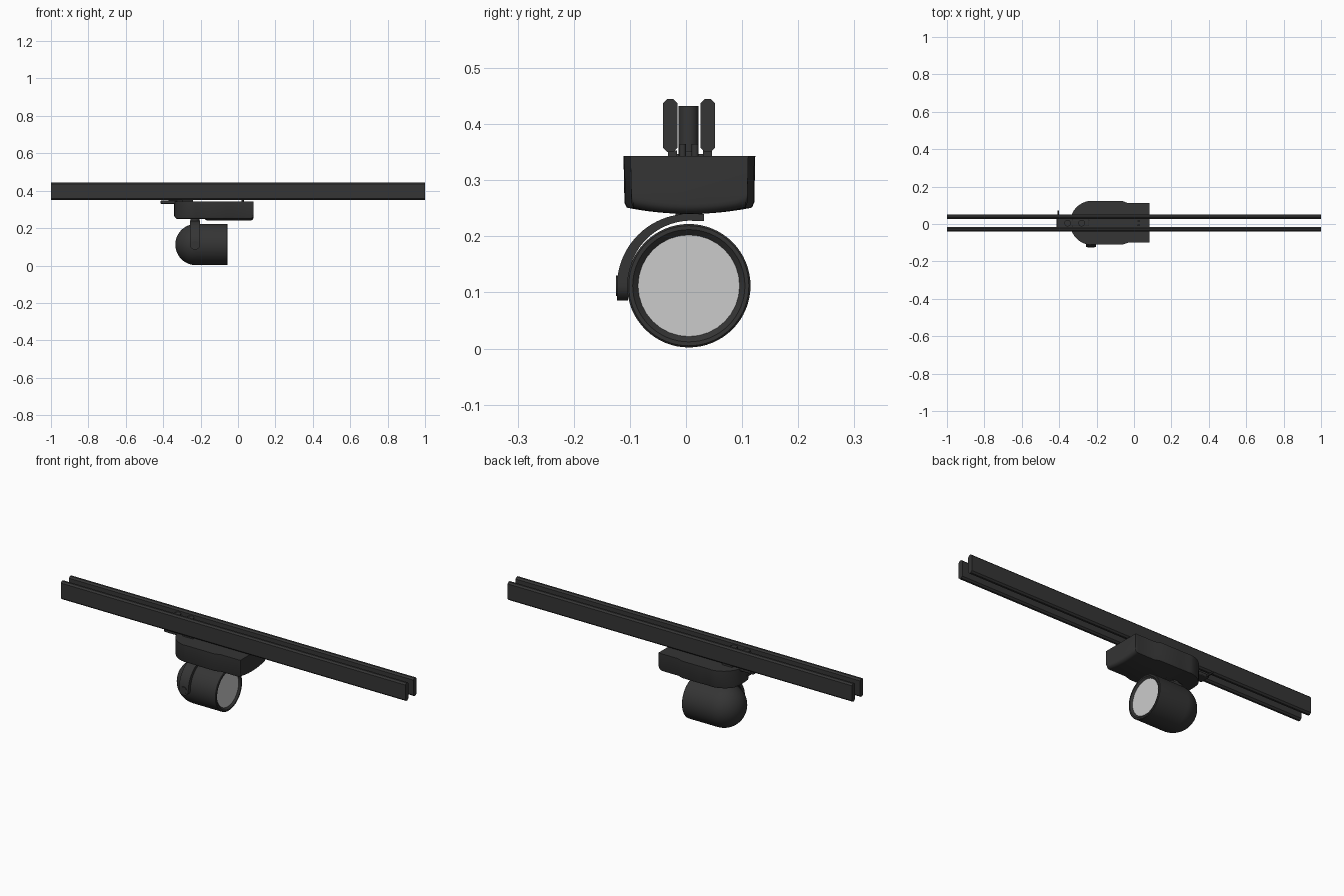
import bpy, bmesh
from math import sin, cos, pi, sqrt, radians

if "Cube" in bpy.data.objects:
    bpy.data.objects.remove(bpy.data.objects["Cube"])

dark = bpy.data.materials.new("dark_grey")
dark.diffuse_color = (0.035, 0.035, 0.035, 1)
dark.use_nodes = True
dark.node_tree.nodes["Principled BSDF"].inputs["Base Color"].default_value = dark.diffuse_color


def finish(ob, bevel=0, coloured=True, angle=35):
    if coloured:
        ob.data.materials.append(dark)
    bm = bmesh.new()
    bm.from_mesh(ob.data)
    bmesh.ops.recalc_face_normals(bm, faces=bm.faces)
    bm.to_mesh(ob.data)
    bm.free()
    if bevel:
        m = ob.modifiers.new("bevel", "BEVEL")
        m.width, m.segments = bevel, 2
    bpy.ops.object.select_all(action="DESELECT")
    ob.select_set(True)
    bpy.context.view_layer.objects.active = ob
    bpy.ops.object.shade_smooth_by_angle(angle=radians(angle))
    return ob


def loft(name, rings, caps=True, **kw):
    """Skin closed rings of equal point count."""
    n = len(rings[0])
    verts = [p for r in rings for p in r]
    faces = [(i * n + j, i * n + (j + 1) % n, (i + 1) * n + (j + 1) % n, (i + 1) * n + j)
             for i in range(len(rings) - 1) for j in range(n)]
    if caps:
        faces += [tuple(range(n)), tuple(range((len(rings) - 1) * n, len(rings) * n))]
    me = bpy.data.meshes.new(name)
    me.from_pydata(verts, [], faces)
    ob = bpy.data.objects.new(name, me)
    bpy.context.collection.objects.link(ob)
    return finish(ob, **kw)


def box(name, lo, hi, **kw):
    ring = lambda z: [(lo[0], lo[1], z), (hi[0], lo[1], z), (hi[0], hi[1], z), (lo[0], hi[1], z)]
    return loft(name, [ring(lo[2]), ring(hi[2])], **kw)


def cyl(name, loc, r, depth, rot=(0, 0, 0), **kw):
    bpy.ops.mesh.primitive_cylinder_add(vertices=32, radius=r, depth=depth, location=loc, rotation=rot)
    ob = bpy.context.object
    ob.name = name
    return finish(ob, **kw)


# Twin track rails with chamfered section
def rail_section(x, yc):
    hw, hz, c, zc = 0.013, 0.0475, 0.008, 0.3975
    pts = [(hw, hz - c), (hw - c, hz), (c - hw, hz), (-hw, hz - c)]
    pts += [(-a, -b) for a, b in pts]
    return [(x, yc + a, zc + b) for a, b in pts]


for name, yc in (("rail_front", -0.028), ("rail_back", 0.039)):
    loft(name, [rail_section(-1, yc), rail_section(1, yc)], angle=20)

# Driver housing: rounded plan at left, slightly bowed underside
YC, TOP = 0.006, 0.343


def housing_section(x):
    if x < -0.224:
        w = 0.116 * sqrt(max(0.0, 1 - ((x + 0.224) / 0.117) ** 2)) + 0.002
    else:
        w = 0.116 - 0.011 * min(1, max(0, (x + 0.06) / 0.03))
    step = min(1, max(0, (x + 0.18) / 0.015))
    edge, mid = 0.252, 0.249 - 0.009 * step
    r = 0.018                                   # rounded right lower corner
    lift = 0
    if x > 0.083 - r:
        lift = r - sqrt(max(0, r * r - (x - 0.083 + r) ** 2))
    if x < -0.324:
        lift = 0.016 * ((-0.324 - x) / 0.017) ** 2
    pts = [(-w, TOP), (-w * 0.985, edge + 0.008 + lift)]
    for i in range(13):
        t = -0.95 + 1.9 * i / 12
        pts.append((w * t, mid + (edge - mid) * t * t + lift))
    pts += [(w * 0.985, edge + 0.008 + lift), (w, TOP)]
    return [(x, YC + a, b) for a, b in pts]


xs = [-0.224 - 0.117 * cos(pi / 2 * i / 16) for i in range(17)]
xs += [-0.18, -0.165, -0.06, -0.03, 0.065, 0.071, 0.076, 0.08, 0.082, 0.083]
loft("driver_housing", [housing_section(x) for x in xs])

# Track adapter: plate, posts, latch lever and contacts
box("adapter_plate", (-0.415, -0.022, 0.33), (-0.325, 0.034, 0.347), bevel=0.004)
box("adapter_strip", (-0.35, -0.012, 0.338), (-0.24, 0.022, 0.352), bevel=0.003)
box("latch_lever", (-0.408, 0.02, 0.333), (-0.4, 0.073, 0.342), bevel=0.002)
for i, x in enumerate((-0.355, -0.28)):
    cyl(f"adapter_post_{i + 1}", (x, 0.0045, 0.382), 0.0175, 0.1)
for i, y in enumerate((-0.006, 0.016)):
    cyl(f"contact_pin_{i + 1}", (0.025, y, 0.35), 0.006, 0.03)
for i, y in enumerate((-0.024, 0.038)):
    box(f"rail_contact_{i + 1}", (-0.3, y - 0.008, 0.34), (-0.24, y + 0.008, 0.353))

# Lamp head: domed cylinder with a bevelled rim around the lens
HY, HZ, R = 0.005, 0.112, 0.11


def head_ring(x, r, n=64):
    return [(x, HY + r * cos(2 * pi * k / n), HZ + r * sin(2 * pi * k / n)) for k in range(n)]


profile = [(-0.225 - R * cos(a), R * sin(a)) for a in [pi / 2 * (i + 0.15) / 16.15 for i in range(17)]]
profile += [(-0.058, R), (-0.055, R - 0.003), (-0.055, 0.1), (-0.064, 0.09), (-0.075, 0.09)]
loft("lamp_head", [head_ring(x, r) for x, r in profile])
cyl("lens", (-0.066, HY, HZ), 0.0905, 0.006, rot=(0, pi / 2, 0), coloured=False)

# Curved arm hugging the head, from under the housing to the side pivot
AX, AW = -0.23, 0.027


def arm_section(y, z, ny, nz, t, w=AW):
    return [(AX + sx * w, y + ny * d, z + nz * d)
            for sx, d in ((-1, 0), (1, 0), (1, -t), (-1, -t))]


rings = [arm_section(0.032, 0.240, 0, 1, 0.013)]
for i in range(25):
    a = pi / 2 + pi / 2 * i / 24
    t = 0.012 + 0.008 * i / 24
    rings.append(arm_section(HY + 0.128 * cos(a), HZ + 0.128 * sin(a), cos(a), sin(a), t))
for i in range(1, 9):                            # rounded lower end
    d = 0.0265 * sin(pi / 2 * i / 8)
    rings.append(arm_section(HY - 0.128, HZ - d, -1, 0, 0.02, max(0.004, sqrt(AW ** 2 - d * d))))
loft("arm", rings)
cyl("side_pivot", (AX, -0.112, HZ), 0.018, 0.025, rot=(pi / 2, 0, 0))
cyl("swivel_joint", (AX, HY, 0.243), 0.024, 0.02)
